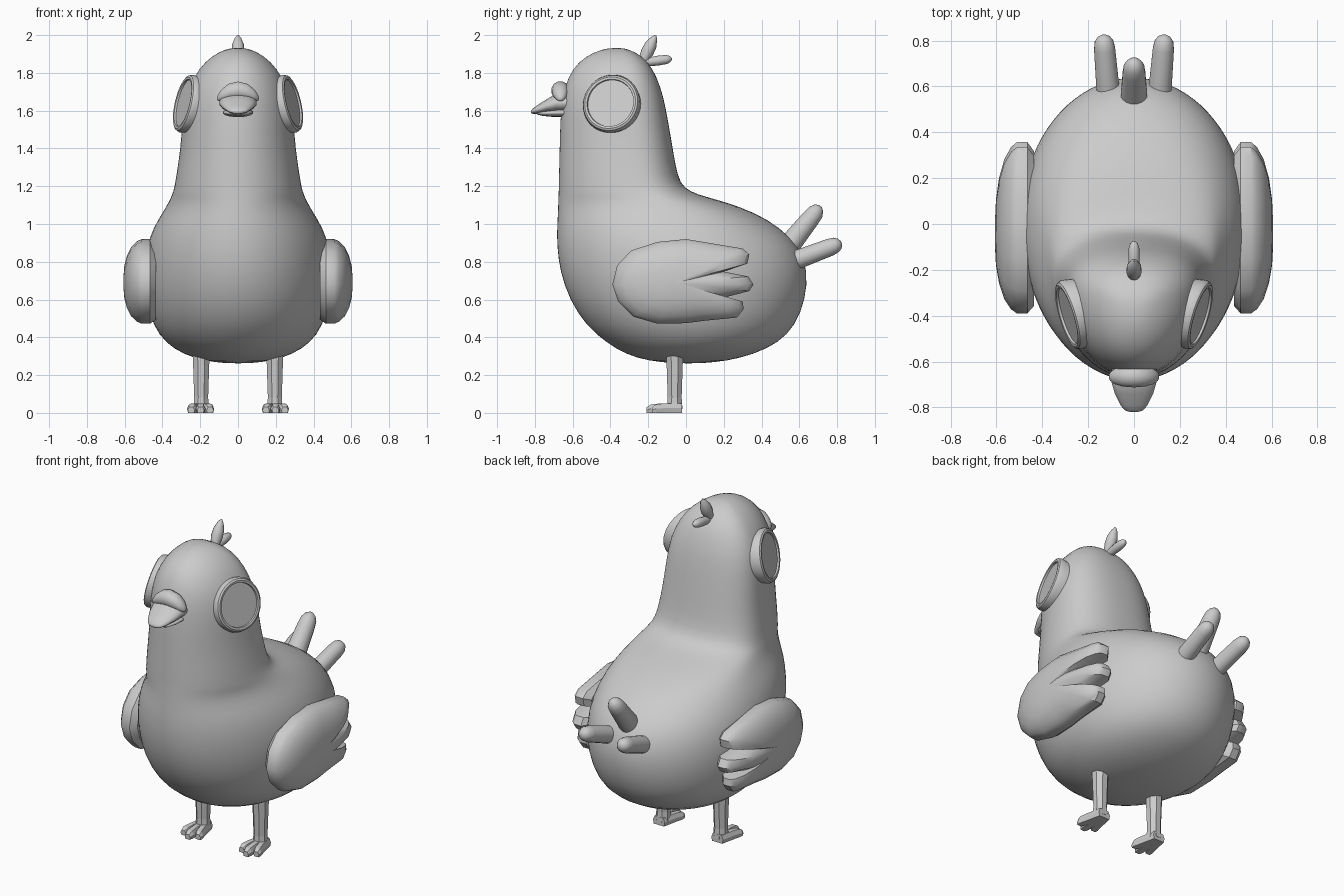
import bpy
import bmesh
from math import cos, sin, pi, radians
from mathutils import Vector, Matrix

old = bpy.data.objects.get("Cube")
if old:
    bpy.data.objects.remove(old, do_unlink=True)

GREY = (0.6, 0.6, 0.6, 1)
grey = bpy.data.materials.new("plain grey")
grey.use_nodes = True
grey.diffuse_color = GREY
grey.node_tree.nodes["Principled BSDF"].inputs["Base Color"].default_value = GREY


def loft(name, rings, angle=40, subdivide=0):
    """Skin a stack of equal-length rings and cap both ends."""
    bm = bmesh.new()
    loops = [[bm.verts.new(p) for p in ring] for ring in rings]
    for low, high in zip(loops, loops[1:]):
        for i in range(len(low)):
            j = (i + 1) % len(low)
            bm.faces.new((low[i], low[j], high[j], high[i]))
    bm.faces.new(loops[0][::-1])
    bm.faces.new(loops[-1])
    bmesh.ops.recalc_face_normals(bm, faces=bm.faces)
    mesh = bpy.data.meshes.new(name)
    bm.to_mesh(mesh)
    bm.free()
    mesh.materials.append(grey)
    obj = bpy.data.objects.new(name, mesh)
    bpy.context.collection.objects.link(obj)
    bpy.ops.object.select_all(action="DESELECT")
    obj.select_set(True)
    bpy.context.view_layer.objects.active = obj
    if angle:
        bpy.ops.object.shade_smooth_by_angle(angle=radians(angle))
    if subdivide:
        mod = obj.modifiers.new("smooth", "SUBSURF")
        mod.levels = mod.render_levels = subdivide
    return obj


def circle(sides):
    return [(cos(2 * pi * (i + 0.5) / sides), sin(2 * pi * (i + 0.5) / sides))
            for i in range(sides)]


def spindle(name, start, end, profile, sides=16, angle=50):
    """Round shape from start to end; profile lists (fraction, radius)."""
    start, end = Vector(start), Vector(end)
    turn = (end - start).to_track_quat("Z", "Y")
    rings = [[start.lerp(end, t) + turn @ Vector((c * r, s * r, 0))
              for c, s in circle(sides)] for t, r in profile]
    return loft(name, rings, angle)


# Body, neck and head: height, front, back, half width
BODY = [
    (.262, -.06, .08, .06), (.275, -.2, .22, .18), (.31, -.32, .36, .29),
    (.37, -.42, .49, .385), (.46, -.53, .58, .45), (.6, -.62, .635, .49),
    (.75, -.67, .648, .5), (.88, -.685, .605, .485), (.98, -.685, .5, .45),
    (1.06, -.68, .37, .4), (1.12, -.678, .2, .365), (1.155, -.676, .06, .35),
    (1.19, -.675, -.01, .338), (1.25, -.674, -.045, .328),
    (1.4, -.67, -.07, .305), (1.55, -.667, -.095, .295),
    (1.68, -.655, -.12, .277), (1.78, -.625, -.155, .235),
    (1.86, -.57, -.2, .175), (1.91, -.49, -.265, .105), (1.933, -.41, -.33, .04),
]


def body_ring(z, front, back, width):
    neck = min(max((z - .95) / .25, 0), 1)
    mid = front + (back - front) * (.52 + .13 * neck)
    power = 2 / (2 + .4 * neck)
    ring = []
    for c, s in circle(40):
        if s > 0:
            x = abs(c) ** power * (1 if c > 0 else -1)
            ring.append((width * x, mid + (back - mid) * s ** power, z))
        else:
            ring.append((width * c, mid + (mid - front) * s, z))
    return ring


loft("body", [body_ring(*row) for row in BODY], angle=180, subdivide=1)


# Beak: depth, half width, top, bottom
def beak(name, rows):
    rings = [[(w * c, y, (top + low) / 2 + (top - low) / 2 * s) for c, s in circle(16)]
             for y, w, top, low in rows]
    loft(name, rings, 60)


beak("upper_beak", [(-.58, .1, 1.7, 1.59), (-.69, .1, 1.69, 1.59), (-.74, .085, 1.66, 1.588),
                    (-.79, .06, 1.627, 1.583), (-.813, .04, 1.61, 1.583), (-.82, .015, 1.6, 1.588)])
beak("lower_beak", [(-.58, .085, 1.62, 1.565), (-.7, .08, 1.61, 1.566),
                    (-.76, .06, 1.6, 1.572), (-.79, .03, 1.595, 1.58)])

# Arched swelling above the beak
CERE = [(0, .049), (.05, .045), (.085, .034), (.105, .018), (.11, .006)]
arch = [(-x, r) for x, r in CERE[:0:-1]] + CERE
loft("beak_swelling", [[(x, -.665 + r * c, 1.707 - 3.5 * x * x + r * s)
                        for c, s in circle(12)] for x, r in arch], angle=180)

# Wing outline as (y, z), fingers at the rear
WING = [
    (-.39, .68), (-.365, .78), (-.29, .86), (-.15, .905), (0, .92), (.15, .895),
    (.3, .87), (.335, .84), (.325, .79), (.2, .748), (.33, .722), (.357, .68),
    (.335, .645), (.2, .61), (.3, .59), (.305, .55), (.27, .505),
    (.1, .488), (0, .475), (-.15, .472), (-.28, .51), (-.36, .59),
]
# Layers of the wing: distance out, scale
LAYERS = [(.435, .9), (.465, 1), (.51, 1), (.535, .95), (.565, .82),
          (.588, .62), (.602, .38), (.607, .1)]
# Eye lathe: distance out, radius
EYE = [(-.07, .145), (0, .157), (.018, .15), (.024, .14), (.022, .128), (.012, .126)]

for side, label in ((1, "left"), (-1, "right")):
    loft(label + "_wing",
         [[(side * x, -.05 + (y + .05) * k, .69 + (z - .69) * k) for y, z in WING]
          for x, k in LAYERS], 35)

    # Eye disc with a raised rim, tilted up and forward
    normal = Vector((side, -.3, .24)).normalized()
    centre = Vector((side * .272, -.395, 1.637))
    spindle(label + "_eye", centre, centre + normal, EYE, 40, 35)

    # Leg
    spindle(label + "_leg", (side * .195, -.06, 0.02), (side * .195, -.06, .33),
            [(0, .045), (.2, .04), (.75, .046), (1, .05)], 8, 0)

    # Three fanned toes
    for toe, spread in (("inner", -1), ("middle", 0), ("outer", 1)):
        rings = []
        for t, w, h in ((0, .026, .05), (.6, .024, .05), (.88, .026, .045), (1, .018, .03)):
            x = side * (.198 + spread * (.014 + .036 * t))
            y = -.02 - t * (.188 - .03 * abs(spread))
            rings.append([(x + w * k, y, h * v) for k, v in
                          ((-.8, 0), (.8, 0), (1, .5), (.6, 1), (-.6, 1), (-1, .5))])
        loft(label + "_" + toe + "_toe", rings, 0)

    # Lower tail feather
    spindle(label + "_tail_feather", (side * .108, .52, .785), (side * .133, .823, .9),
            [(0, .053), (.8, .047), (.91, .041), (.97, .028), (1, .01)])

# Upper tail feather
spindle("top_tail_feather", (0, .5, .83), (0, .712, 1.095),
        [(0, .064), (.75, .05), (.88, .045), (.96, .03), (1, .01)])

# Head tuft
spindle("upright_tuft", (0, -.235, 1.85), (0, -.16, 2),
        [(0, .022), (.4, .034), (.65, .032), (.88, .018), (1, .004)], 10)
spindle("rear_tuft", (0, -.22, 1.855), (0, -.075, 1.875),
        [(0, .022), (.5, .026), (.8, .024), (.94, .016), (1, .005)], 10)
